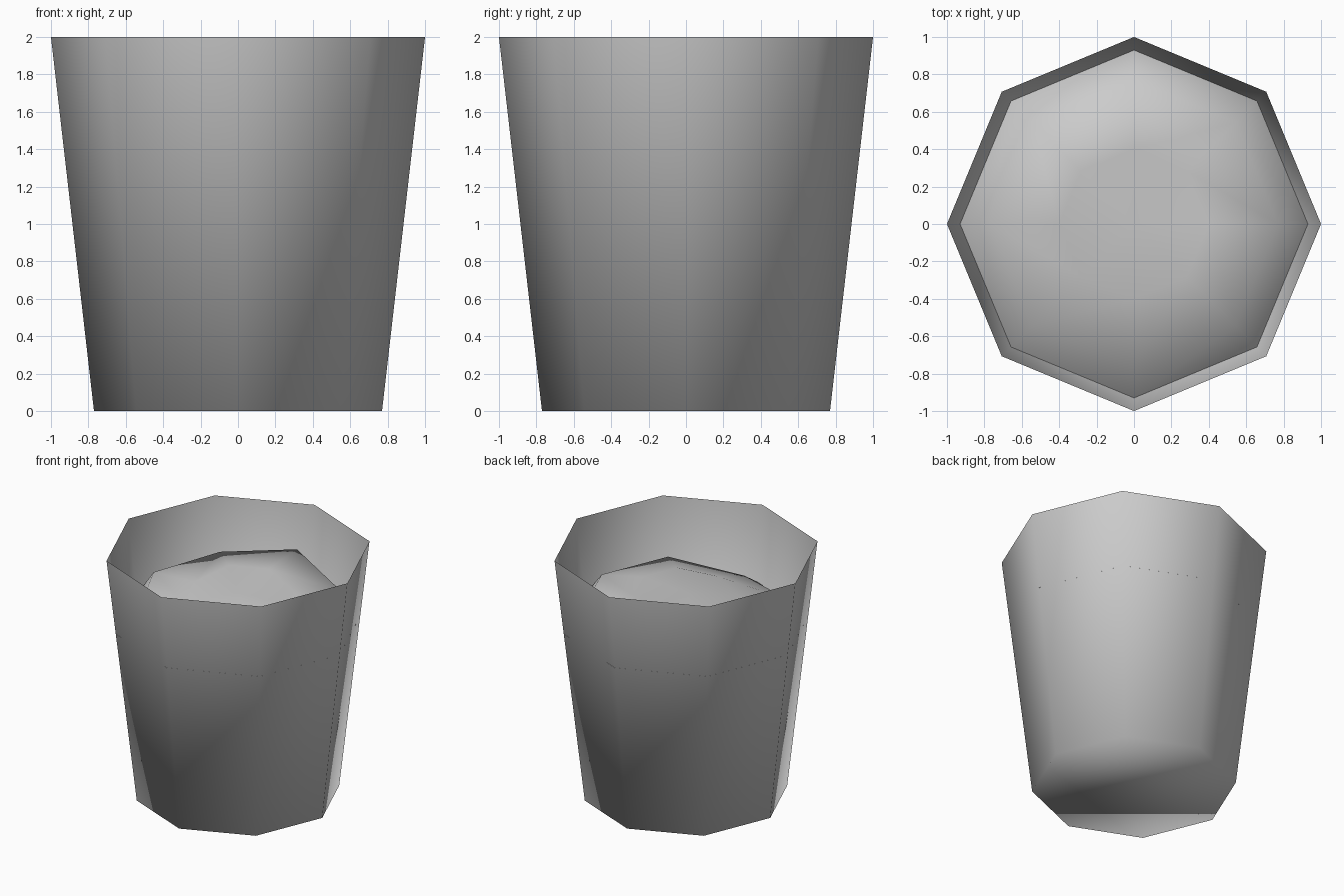
import bpy, bmesh
from math import cos, sin, pi

cube = bpy.data.objects.get("Cube")
if cube:
    bpy.data.objects.remove(cube, do_unlink=True)

SIDES = 8

grey = bpy.data.materials.new("plain_grey")
grey.use_nodes = True
grey.diffuse_color = (0.6, 0.6, 0.6, 1)
grey.node_tree.nodes["Principled BSDF"].inputs["Base Color"].default_value = (0.6, 0.6, 0.6, 1)


def ring(bm, radius, heights):
    """Octagonal ring of vertices, one height per corner."""
    return [bm.verts.new((radius * cos(2 * pi * i / SIDES),
                          radius * sin(2 * pi * i / SIDES), h))
            for i, h in enumerate(heights)]


def bridge(bm, outer, inner):
    for i in range(SIDES):
        j = (i + 1) % SIDES
        bm.faces.new((outer[i], outer[j], inner[j], inner[i]))


def finish(bm, name):
    mesh = bpy.data.meshes.new(name)
    bm.to_mesh(mesh)
    bm.free()
    mesh.materials.append(grey)
    mesh.shade_smooth()
    obj = bpy.data.objects.new(name, mesh)
    bpy.context.collection.objects.link(obj)
    return obj


# Tapered thin shell, closed at the base and open at the top
bm = bmesh.new()
base = ring(bm, 0.77, [0] * SIDES)
rim = ring(bm, 1.0, [2] * SIDES)
bridge(bm, base, rim)
bm.faces.new(base[::-1])
finish(bm, "container_shell")

# Lumpy filling that meets the wall and swells towards the middle
bm = bmesh.new()
edge = ring(bm, 0.93, [1.39] * SIDES)
shoulder = ring(bm, 0.77, [1.6, 1.62, 1.72, 1.64, 1.62, 1.54, 1.5, 1.6])
crown = ring(bm, 0.4, [1.68, 1.66, 1.7, 1.7, 1.64, 1.6, 1.64, 1.68])
bridge(bm, edge, shoulder)
bridge(bm, shoulder, crown)
middle = bm.verts.new((0, 0, 1.66))
for i in range(SIDES):
    bm.faces.new((crown[i], crown[(i + 1) % SIDES], middle))
finish(bm, "lumpy_filling")
